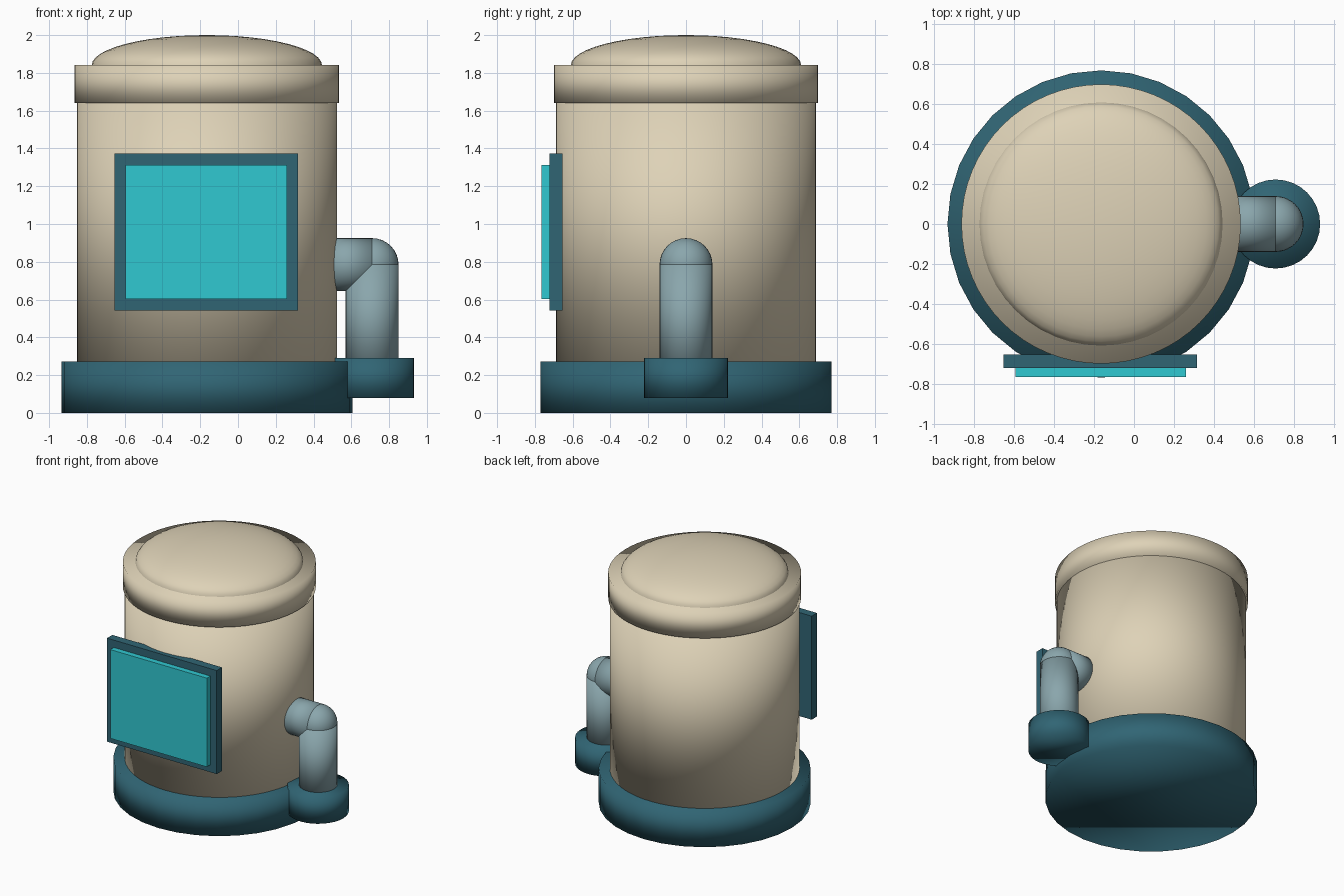
import bpy, math

if "Cube" in bpy.data.objects:
    bpy.data.objects.remove(bpy.data.objects["Cube"])

def material(name, rgb):
    m = bpy.data.materials.new(name)
    m.diffuse_color = (*rgb, 1)
    m.use_nodes = True
    m.node_tree.nodes["Principled BSDF"].inputs["Base Color"].default_value = m.diffuse_color
    return m

BEIGE = material("warm_beige", (0.73, 0.645, 0.474))
TEAL = material("dark_teal", (0.03, 0.13, 0.175))
STEEL = material("blue_grey", (0.254, 0.381, 0.413))
CYAN = material("bright_cyan", (0.03, 0.58, 0.64))

CX = -0.165   # tank axis
PX = 0.71     # down pipe axis
PZ = 0.785    # elbow height

def finish(name, mat, smooth=True):
    o = bpy.context.object
    o.name = name
    o.data.materials.append(mat)
    bpy.ops.object.transform_apply(location=False, rotation=True, scale=True)
    if smooth:
        bpy.ops.object.shade_smooth()
    return o

def cylinder(name, mat, x, r, z0, z1, sides=32):
    bpy.ops.mesh.primitive_cylinder_add(vertices=sides, radius=r, depth=z1 - z0,
                                        location=(x, 0, (z0 + z1) / 2))
    return finish(name, mat)

def box(name, mat, lo, hi):
    bpy.ops.mesh.primitive_cube_add(size=1, location=[(a + b) / 2 for a, b in zip(lo, hi)])
    bpy.context.object.scale = [b - a for a, b in zip(lo, hi)]
    return finish(name, mat, smooth=False)

# Tank: base, body, rim
cylinder("base", TEAL, CX, 0.77, 0.0, 0.272)
cylinder("tank_body", BEIGE, CX, 0.688, 0.25, 1.66, 64)
cylinder("lid_rim", BEIGE, CX, 0.70, 1.64, 1.842, 64)

# Flattened dome: only the upper half of a sphere is kept
bpy.ops.mesh.primitive_uv_sphere_add(segments=48, ring_count=24, radius=1, location=(CX, 0, 1.84))
dome = bpy.context.object
dome.scale = (0.61, 0.61, 0.16)
finish("lid_dome", BEIGE)
import bmesh
bm = bmesh.new()
bm.from_mesh(dome.data)
bmesh.ops.delete(bm, geom=[v for v in bm.verts if v.co.z < -0.005], context='VERTS')
bm.to_mesh(dome.data)
bm.free()

# Front display: frame and raised screen
box("screen_frame", TEAL, (-0.655, -0.722, 0.543), (0.317, -0.655, 1.372))
box("screen", CYAN, (-0.595, -0.766, 0.602), (0.26, -0.71, 1.313))

# Side pipe: outlet, elbow, down pipe, foot
bpy.ops.mesh.primitive_cylinder_add(vertices=32, radius=0.14, depth=PX - 0.45,
                                    location=((PX + 0.45) / 2, 0, PZ),
                                    rotation=(0, math.pi / 2, 0))
finish("pipe_outlet", STEEL)
bpy.ops.mesh.primitive_uv_sphere_add(segments=32, ring_count=16, radius=0.14, location=(PX, 0, PZ))
finish("pipe_elbow", STEEL)
cylinder("down_pipe", STEEL, PX, 0.14, 0.2, PZ)
cylinder("pipe_foot", TEAL, PX, 0.223, 0.078, 0.29)
